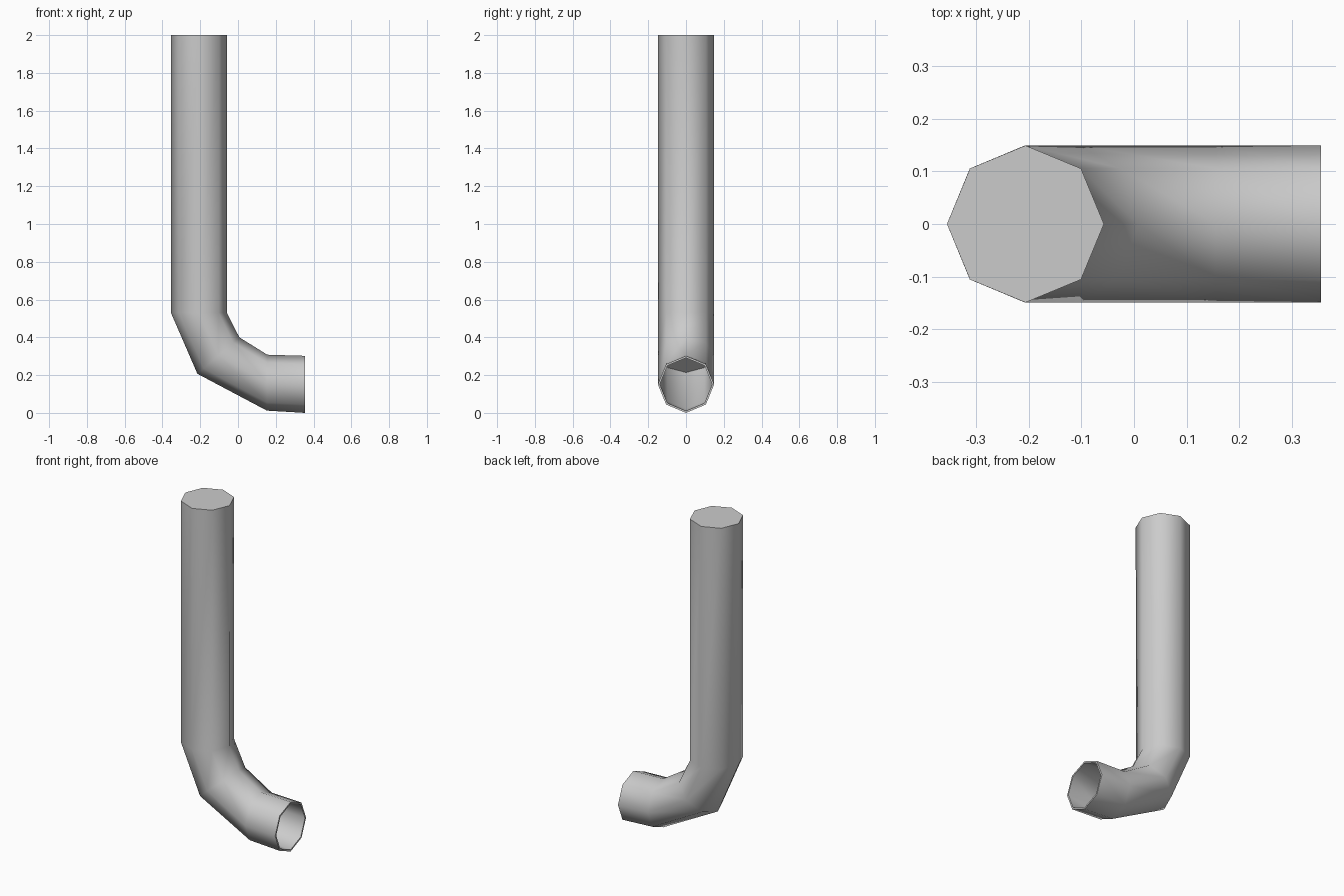
import bpy, bmesh
from math import cos, sin, pi
from mathutils import Vector

if "Cube" in bpy.data.objects:
    bpy.data.objects.remove(bpy.data.objects["Cube"])

SIDES = 8
# cross-sections: outer-bend point and inner-bend point in the xz plane
SECTIONS = [((-0.355, 2.0), (-0.057, 2.0)),
            ((-0.355, 0.53), (-0.059, 0.53)),
            ((-0.215, 0.207), (0.007, 0.40)),
            ((0.153, 0.012), (0.155, 0.308)),
            ((0.355, 0.0), (0.355, 0.302))]

bm = bmesh.new()


def ring(section, scale=1.0):
    a, b = (Vector((p[0], 0, p[1])) for p in section)
    c, u = (a + b) / 2, (a - b) / 2 * scale
    v = Vector((0, 0.149 * scale, 0))
    return [bm.verts.new(c + u * cos(2 * pi * i / SIDES) + v * sin(2 * pi * i / SIDES))
            for i in range(SIDES)]


# outer skin, thin rim, then the recessed bore ending at the bend
rings = [ring(s) for s in SECTIONS]
rings += [ring(s, 0.93) for s in SECTIONS[:1:-1]]
for r, q in zip(rings, rings[1:]):
    for i in range(SIDES):
        j = (i + 1) % SIDES
        bm.faces.new((r[i], r[j], q[j], q[i]))
bm.faces.new(rings[0])       # closed top
bm.faces.new(rings[-1])      # end of bore
bmesh.ops.recalc_face_normals(bm, faces=bm.faces)

mesh = bpy.data.meshes.new("downspout_pipe")
bm.to_mesh(mesh)
bm.free()
pipe = bpy.data.objects.new("downspout_pipe", mesh)
bpy.context.collection.objects.link(pipe)

# smooth round the pipe, sharp at the caps and rim
bpy.context.view_layer.objects.active = pipe
pipe.select_set(True)
bpy.ops.object.shade_smooth_by_angle(angle=pi / 3)
